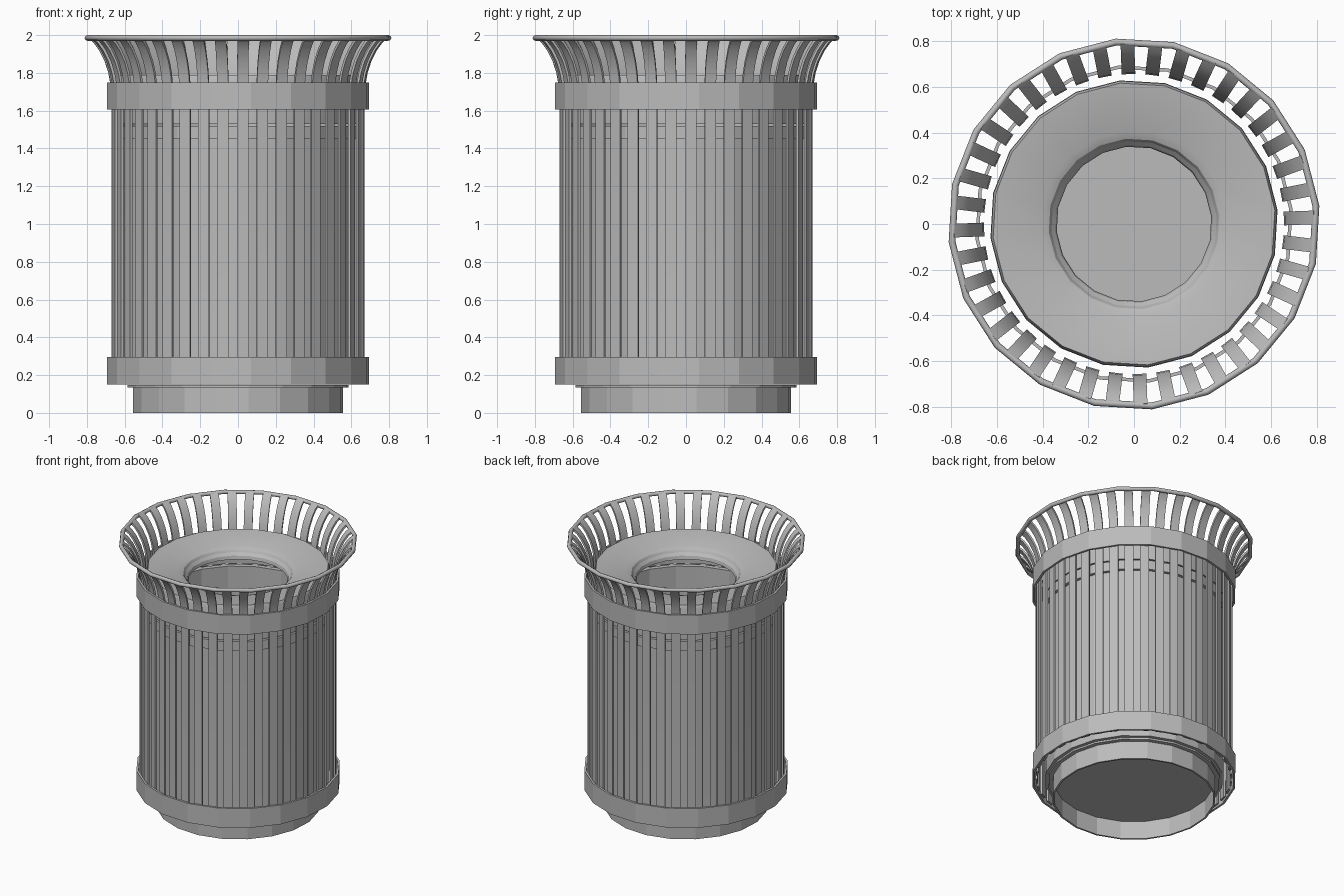
import bpy, bmesh, math
from mathutils import Matrix, Vector

cube = bpy.data.objects.get("Cube")
if cube:
    bpy.data.objects.remove(cube, do_unlink=True)

SIDES = 20
TURN = math.radians(5.6)
SLATS = 40
SLAT_TURN = math.radians(2.1)

# Single painted-metal colour
grey = bpy.data.materials.new("grey_metal")
grey.use_nodes = True
colour = (0.5, 0.5, 0.5, 1)
grey.diffuse_color = colour
grey.node_tree.nodes["Principled BSDF"].inputs["Base Color"].default_value = colour


def finish(name, bm, smooth=None):
    bmesh.ops.remove_doubles(bm, verts=bm.verts, dist=0.0001)
    bmesh.ops.recalc_face_normals(bm, faces=bm.faces)
    mesh = bpy.data.meshes.new(name)
    bm.to_mesh(mesh)
    bm.free()
    mesh.materials.append(grey)
    obj = bpy.data.objects.new(name, mesh)
    bpy.context.collection.objects.link(obj)
    if smooth:
        bpy.ops.object.select_all(action='DESELECT')
        obj.select_set(True)
        bpy.context.view_layer.objects.active = obj
        bpy.ops.object.shade_smooth_by_angle(angle=math.radians(smooth))
    return obj


def lathe(name, profile, closed=True, smooth=None):
    """Spin a (radius, height) profile around the z axis."""
    bm = bmesh.new()
    start = Matrix.Rotation(TURN, 3, 'Z')
    verts = [bm.verts.new(start @ Vector((r, 0, z))) for r, z in profile]
    pairs = list(zip(verts, verts[1:]))
    if closed:
        pairs.append((verts[-1], verts[0]))
    edges = [bm.edges.new(p) for p in pairs]
    bmesh.ops.spin(bm, geom=verts + edges, cent=(0, 0, 0), axis=(0, 0, 1),
                   angle=math.tau, steps=SIDES, use_merge=True)
    return finish(name, bm, smooth)


def ring(name, inner, outer, low, high):
    return lathe(name, [(inner, low), (outer, low), (outer, high), (inner, high)])


# Hollow pedestal and the plate on top of it
ring("pedestal", 0.545, 0.558, 0, 0.14)
lathe("base_plate", [(0, 0.135), (0.588, 0.135), (0.588, 0.148), (0, 0.148)], closed=False)

# Inner bucket with a thicker lip
lathe("liner", [(0, 0.15), (0.61, 0.15), (0.61, 1.45), (0.632, 1.45), (0.632, 1.52),
                (0.597, 1.52), (0.597, 0.165), (0, 0.165)], closed=False)

# Lid dipping into a round opening
lathe("lid", [(0.63, 1.53), (0.63, 1.765), (0.62, 1.79), (0.41, 1.765), (0.375, 1.75),
              (0.358, 1.725), (0.352, 1.69), (0.34, 1.69), (0.346, 1.715), (0.368, 1.738),
              (0.405, 1.752), (0.615, 1.775), (0.618, 1.53)], smooth=25)

# Two hoops around the slats
for name, low in (("lower_band", 0.15), ("upper_band", 1.605)):
    ring(name, 0.683, 0.698, low, low + 0.145)

# Round rim at the top
tube = [math.tau * i / 8 for i in range(8)]
lathe("rim", [(0.801 + 0.015 * math.cos(a), 1.985 + 0.015 * math.sin(a)) for a in tube],
      smooth=50)

# Vertical slats flaring outwards at the top
path = [(0.67, 0.16), (0.67, 1.66), (0.675, 1.74), (0.686, 1.8), (0.705, 1.86),
        (0.735, 1.92), (0.764, 1.96), (0.797, 1.988)]
half, thick = 0.03, 0.013
inner = []
for i, (r, z) in enumerate(path):
    a, b = path[max(i - 1, 0)], path[min(i + 1, len(path) - 1)]
    along = Vector((b[0] - a[0], b[1] - a[1])).normalized()
    inner.append((r - thick * along.y, z + thick * along.x))
outline = path + inner[::-1]
count = len(path)
bm = bmesh.new()
for k in range(SLATS):
    turn = Matrix.Rotation(SLAT_TURN + math.tau * k / SLATS, 3, 'Z')
    left, right = [[bm.verts.new(turn @ Vector((r, y, z))) for r, z in outline]
                   for y in (-half, half)]
    total = len(outline)
    for i in range(total):
        j = (i + 1) % total
        bm.faces.new((left[i], left[j], right[j], right[i]))
    for side in (left, right):
        for i in range(count - 1):
            bm.faces.new((side[i], side[i + 1], side[total - 2 - i], side[total - 1 - i]))
finish("slats", bm, smooth=30)
